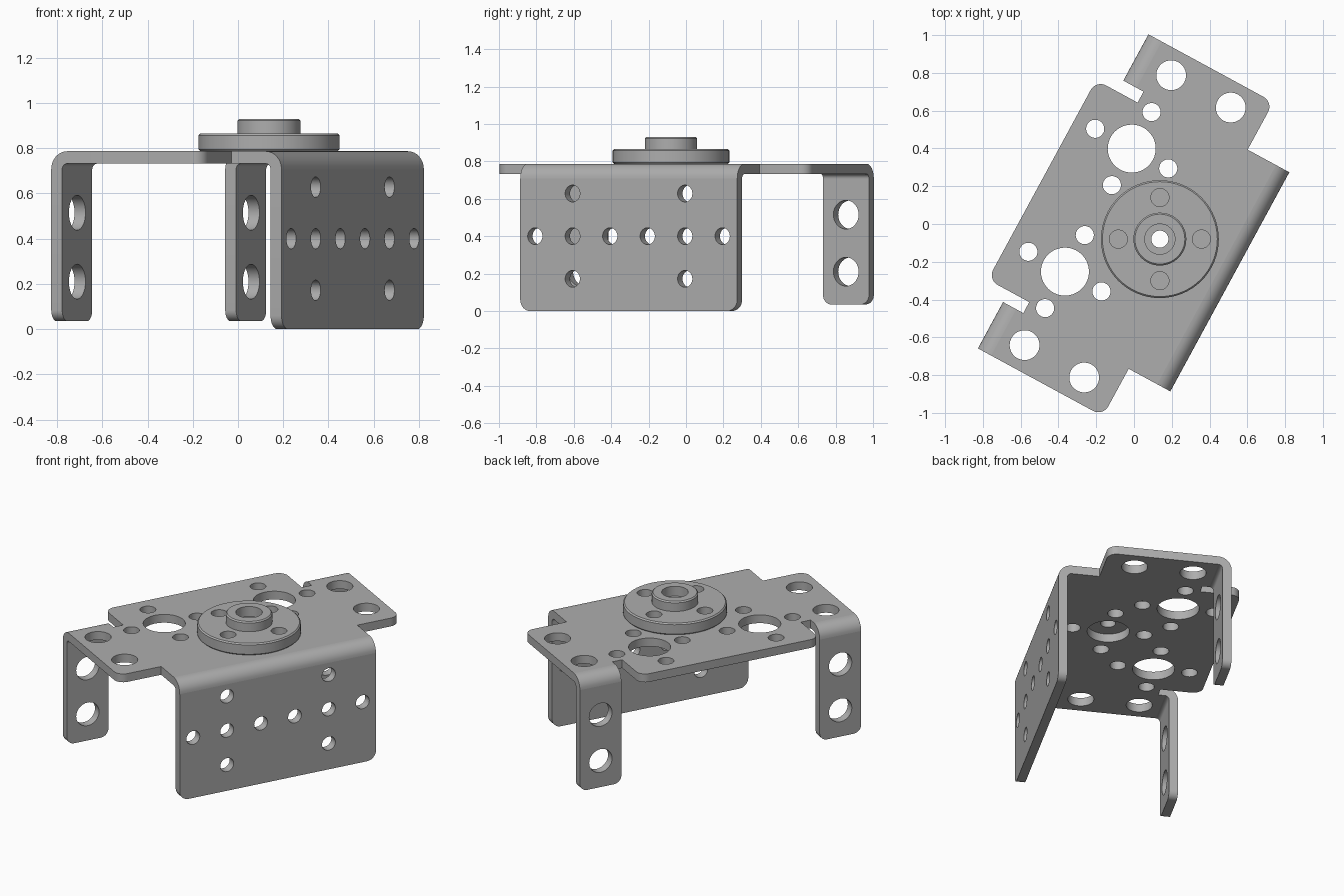
import bpy, bmesh
from math import sin, cos, pi, radians
from mathutils import Matrix, Vector

cube = bpy.data.objects.get("Cube")
if cube:
    bpy.data.objects.remove(cube)

T = 0.055            # sheet thickness
TOP = 0.787          # top of the sheet
R = 0.08             # outer bend radius
FLANGE, LEG = 0.592, -0.412          # outer faces of the bent panels
TURN = Matrix.Rotation(radians(-28.5), 4, 'Z') @ Matrix.Translation((0, -0.027, 0))
UPRIGHT = Matrix(((0, 0, 1, 0), (1, 0, 0, 0), (0, 1, 0, 0), (0, 0, 0, 1)))

steel = bpy.data.materials.new("grey_steel")
steel.use_nodes = True
GREY = (0.42, 0.42, 0.42, 1)
steel.diffuse_color = GREY
steel.node_tree.nodes["Principled BSDF"].inputs["Base Color"].default_value = GREY


def finish(name, mesh, matrix=Matrix()):
    """Clean the mesh, place it and shade it."""
    bm = bmesh.new()
    bm.from_mesh(mesh)
    bmesh.ops.remove_doubles(bm, verts=bm.verts, dist=0.0002)
    bmesh.ops.recalc_face_normals(bm, faces=bm.faces)
    bm.transform(matrix)
    bm.to_mesh(mesh)
    bm.free()
    mesh.materials.clear()
    mesh.materials.append(steel)
    ob = bpy.data.objects.new(name, mesh)
    bpy.context.collection.objects.link(ob)
    bpy.ops.object.select_all(action='DESELECT')
    ob.select_set(True)
    bpy.context.view_layer.objects.active = ob
    bpy.ops.object.shade_smooth_by_angle(angle=radians(35))
    return ob


def baked(ob):
    """Evaluated mesh of an object, which is then removed."""
    dg = bpy.context.evaluated_depsgraph_get()
    mesh = bpy.data.meshes.new_from_object(ob.evaluated_get(dg))
    bpy.data.objects.remove(ob)
    return mesh


def circle(x, y, r, n=32):
    return [(x + r * cos(2 * pi * i / n), y + r * sin(2 * pi * i / n)) for i in range(n)]


def rounded(corners):
    """Outline from (x, y, radius) corners, each filleted by its radius."""
    out = []
    for i, (x, y, r) in enumerate(corners):
        p = Vector((x, y))
        if not r:
            out.append((x, y))
            continue
        d0 = (Vector(corners[i - 1][:2]) - p).normalized()
        d1 = (Vector(corners[(i + 1) % len(corners)][:2]) - p).normalized()
        c = p + (d0 + d1) * r
        for k in range(9):
            t = k / 8 * pi / 2
            out.append(tuple(c - d1 * r * cos(t) - d0 * r * sin(t)))
    return out


def sheet(name, outline, holes, matrix):
    """Flat sheet with holes, centred on its own thickness."""
    cu = bpy.data.curves.new(name, 'CURVE')
    cu.dimensions, cu.fill_mode, cu.extrude = '2D', 'BOTH', T / 2
    for loop in [outline] + holes:
        sp = cu.splines.new('POLY')
        sp.points.add(len(loop) - 1)
        for pt, (x, y) in zip(sp.points, loop):
            pt.co = (x, y, 0, 1)
        sp.use_cyclic_u = True
    ob = bpy.data.objects.new(name, cu)
    bpy.context.collection.objects.link(ob)
    return finish(name, baked(ob), TURN @ matrix)


def bend(name, face, side, b0, b1):
    """Quarter-round strip joining the top plate to an upright panel."""
    bm = bmesh.new()
    arc = [(r, i) for r, steps in ((R, range(9)), (R - T, range(8, -1, -1))) for i in steps]
    vs = [bm.verts.new((face + side * (r * cos(i * pi / 16) - R), b0,
                        TOP - R + r * sin(i * pi / 16))) for r, i in arc]
    ext = bmesh.ops.extrude_face_region(bm, geom=[bm.faces.new(vs)], use_keep_orig=True)
    bmesh.ops.translate(bm, vec=(0, b1 - b0, 0),
                        verts=[g for g in ext["geom"] if isinstance(g, bmesh.types.BMVert)])
    mesh = bpy.data.meshes.new(name)
    bm.to_mesh(mesh)
    bm.free()
    finish(name, mesh, TURN)


def lathe(name, profile, n=64):
    """Closed profile of (radius, z) turned round the z axis."""
    bm = bmesh.new()
    rings = [[bm.verts.new((r * cos(2 * pi * i / n), r * sin(2 * pi * i / n), z))
              for i in range(n)] for r, z in profile]
    for k, ring in enumerate(rings):
        prev = rings[k - 1]
        for i in range(n):
            j = (i + 1) % n
            bm.faces.new((prev[i], prev[j], ring[j], ring[i]))
    bmesh.ops.recalc_face_normals(bm, faces=bm.faces)
    mesh = bpy.data.meshes.new(name)
    bm.to_mesh(mesh)
    bm.free()
    ob = bpy.data.objects.new(name, mesh)
    bpy.context.collection.objects.link(ob)
    return ob


# Top plate: half outline mirrored lengthwise
half = [(FLANGE - R, 0.66, 0), (0.341, 0.66, 0), (0.341, 0.946, 0.06),
        (LEG + R, 0.946, 0), (LEG + R, 0.667, 0), (-0.29, 0.667, 0),
        (-0.29, 0.601, 0), (-0.54, 0.601, 0.06)]
outline = rounded(half + [(x, -y, r) for x, y, r in reversed(half)])
holes = []
for x, y in ((-0.201, 0.372), (-0.201, -0.369), (0.157, 0.021)):
    holes.append(circle(x, y, 0.127, 48))
    for dx, dy in ((1, 0), (-1, 0), (0, 1), (0, -1)):
        holes.append(circle(x + 0.22 * dx, y + 0.22 * dy, 0.048))
holes += [circle(x, y, 0.079) for x in (-0.203, 0.156) for y in (-0.813, 0.813)]
sheet("top_plate", outline, holes, Matrix.Translation((0, 0, TOP - T / 2)))

# Wide side flange with its grid of small holes
outline = rounded([(-0.66, 0, 0.06), (0.66, 0, 0.06), (0.66, TOP - R, 0), (-0.66, TOP - R, 0)])
holes = [circle((i - 2.5) * 0.228, 0.4, 0.045) for i in range(6)]
holes += [circle(i * 0.342, 0.4 + k * 0.228, 0.045) for i in (-1, 1) for k in (-1, 1)]
sheet("side_flange", outline, holes, Matrix.Translation((FLANGE - T / 2, 0, 0)) @ UPRIGHT)
bend("side_flange_bend", FLANGE, 1, -0.66, 0.66)

# Two narrow legs
for name, s in (("back_leg", 1), ("front_leg", -1)):
    lo, hi = sorted((s * 0.667, s * 0.946))
    outline = rounded([(lo, 0.035, 0.05), (hi, 0.035, 0.05), (hi, TOP - R, 0), (lo, TOP - R, 0)])
    holes = [circle((lo + hi) / 2, z, 0.077) for z in (0.21, 0.515)]
    sheet(name, outline, holes, Matrix.Translation((LEG + T / 2, 0, 0)) @ UPRIGHT)
    bend(name + "_bend", LEG, -1, lo, hi)

# Round hub with counterbored boss and four screw holes
c = 0.008
hub = lathe("hub", [(0.045, TOP), (0.312 - c, TOP), (0.312, TOP + c), (0.312, 0.865 - c),
                    (0.312 - c, 0.865), (0.14, 0.865), (0.14, 0.93 - c), (0.14 - c, 0.93),
                    (0.08, 0.93), (0.08, 0.865), (0.045, 0.865)])
bm = bmesh.new()
for k in range(4):
    at = Matrix.Translation((0.22 * cos(k * pi / 2), 0.22 * sin(k * pi / 2), 0.83))
    bmesh.ops.create_cone(bm, cap_ends=True, segments=32, radius1=0.048, radius2=0.048,
                          depth=0.2, matrix=at)
mesh = bpy.data.meshes.new("screw_hole_cutter")
bm.to_mesh(mesh)
bm.free()
cutter = bpy.data.objects.new("screw_hole_cutter", mesh)
cutter.hide_render = True
bpy.context.collection.objects.link(cutter)
mod = hub.modifiers.new("screw_holes", 'BOOLEAN')
mod.operation, mod.object, mod.solver = 'DIFFERENCE', cutter, 'EXACT'
mesh = baked(hub)
bpy.data.objects.remove(cutter)
finish("hub", mesh, Matrix.Translation((0.137, -0.08, 0)))
